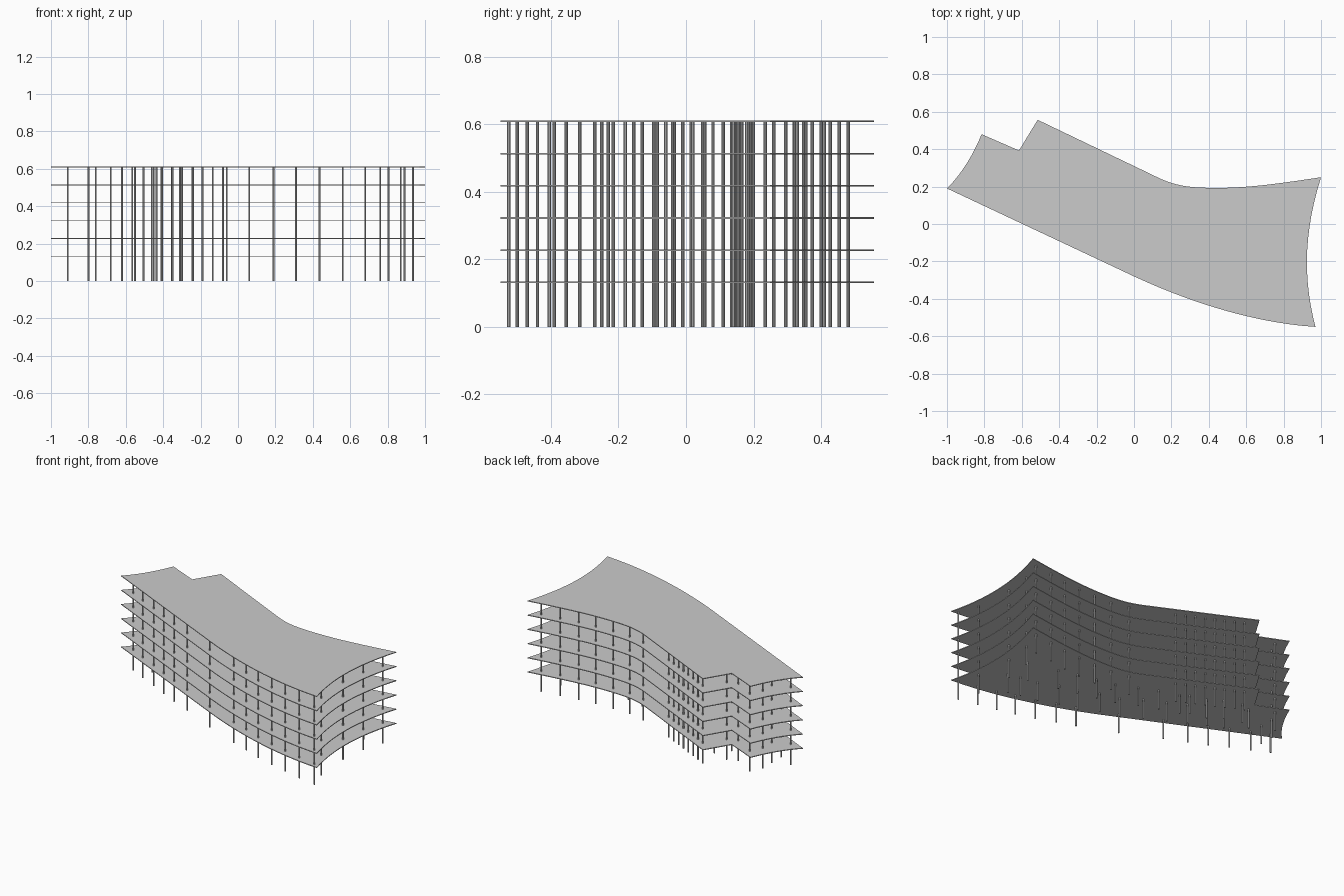
import bpy, bmesh
from mathutils import Vector
from mathutils.geometry import interpolate_bezier

if "Cube" in bpy.data.objects:
    bpy.data.objects.remove(bpy.data.objects["Cube"])

SLAB_T = 0.005
LEVELS = [0.132, 0.227, 0.322, 0.418, 0.513, 0.6085]
COL_R, COL_H = 0.005, 0.608


def curve(a, b, c, d, n=14):
    """Points along a cubic curve, without the last one."""
    return interpolate_bezier(Vector(a), Vector(b), Vector(c), Vector(d), n)[:-1]


def add_object(name, bm):
    bmesh.ops.recalc_face_normals(bm, faces=bm.faces)
    mesh = bpy.data.meshes.new(name)
    bm.to_mesh(mesh)
    bm.free()
    ob = bpy.data.objects.new(name, mesh)
    bpy.context.collection.objects.link(ob)
    return ob


def slab(name, outline, z):
    bm = bmesh.new()
    face = bm.faces.new([bm.verts.new((p[0], p[1], z - SLAB_T / 2)) for p in outline])
    ext = bmesh.ops.extrude_face_region(bm, geom=[face])
    top = [g for g in ext["geom"] if isinstance(g, bmesh.types.BMVert)]
    bmesh.ops.translate(bm, verts=top, vec=(0, 0, SLAB_T))
    if not face.is_valid:
        bm.faces.new([v for v in bm.verts if v not in top])
    return add_object(name, bm)


def columns(name, points):
    bm = bmesh.new()
    for x, y in points:
        res = bmesh.ops.create_cone(bm, cap_ends=True, segments=10,
                                    radius1=COL_R, radius2=COL_R, depth=COL_H)
        bmesh.ops.translate(bm, verts=res["verts"], vec=(x, y, COL_H / 2))
    return add_object(name, bm)


# Floor plan: straight wing bending into a flared right end, notch at the back left
outline = [(-1, 0.19)]
outline += curve((0, -0.28), (0.3, -0.42), (0.65, -0.53), (0.97, -0.55))      # front
outline += curve((0.97, -0.55), (0.905, -0.3), (0.905, -0.05), (1, 0.25))     # right end
outline += curve((1, 0.25), (0.8, 0.22), (0.62, 0.193), (0.45, 0.193))        # back
outline += curve((0.45, 0.193), (0.3, 0.193), (0.22, 0.2), (0.1, 0.262))
outline += [(0.1, 0.262), (-0.515, 0.557), (-0.615, 0.393)]                   # notch
outline += curve((-0.815, 0.48), (-0.86, 0.37), (-0.92, 0.27), (-1, 0.19))    # left end

# Floors and roof
for i, z in enumerate(LEVELS):
    slab("roof_slab" if i == len(LEVELS) - 1 else f"floor_slab_{i + 1}", outline, z)

# Columns along each facade
columns("front_columns", [
    (-0.91, 0.19), (-0.80, 0.135), (-0.68, 0.08), (-0.565, 0.02), (-0.45, -0.035),
    (-0.31, -0.095), (-0.06, -0.215), (0.19, -0.315), (0.31, -0.355), (0.435, -0.405),
    (0.56, -0.44), (0.68, -0.47), (0.805, -0.50), (0.935, -0.525)])
columns("right_end_columns", [(0.89, -0.39), (0.87, -0.13), (0.89, 0.055)])
columns("back_columns", [
    (0.935, 0.20), (0.805, 0.185), (0.68, 0.165), (0.56, 0.155),
    (0.435, 0.15), (0.31, 0.155), (0.19, 0.18)])
columns("back_wing_columns", [(-0.08 - 0.0545 * i, 0.295 + 0.0265 * i) for i in range(8)])
columns("left_end_columns", [(-0.80, 0.33), (-0.80, 0.235), (-0.76, 0.41), (-0.62, 0.33)])

# Two interior rows either side of the corridor
columns("inner_front_columns", [
    (0.76, -0.27), (0.68, -0.25), (0.56, -0.23), (0.435, -0.18), (0.31, -0.155),
    (0.19, -0.095), (0.06, -0.06), (-0.06, 0.015), (-0.19, 0.08), (-0.30, 0.14),
    (-0.41, 0.19), (-0.505, 0.235)])
columns("inner_back_columns", [
    (0.76, -0.085), (0.56, -0.04), (0.435, -0.01), (0.31, 0.02), (0.19, 0.05),
    (0.06, 0.11), (-0.06, 0.16), (-0.19, 0.20), (-0.24, 0.235), (-0.35, 0.26),
    (-0.435, 0.32), (-0.55, 0.355)])
